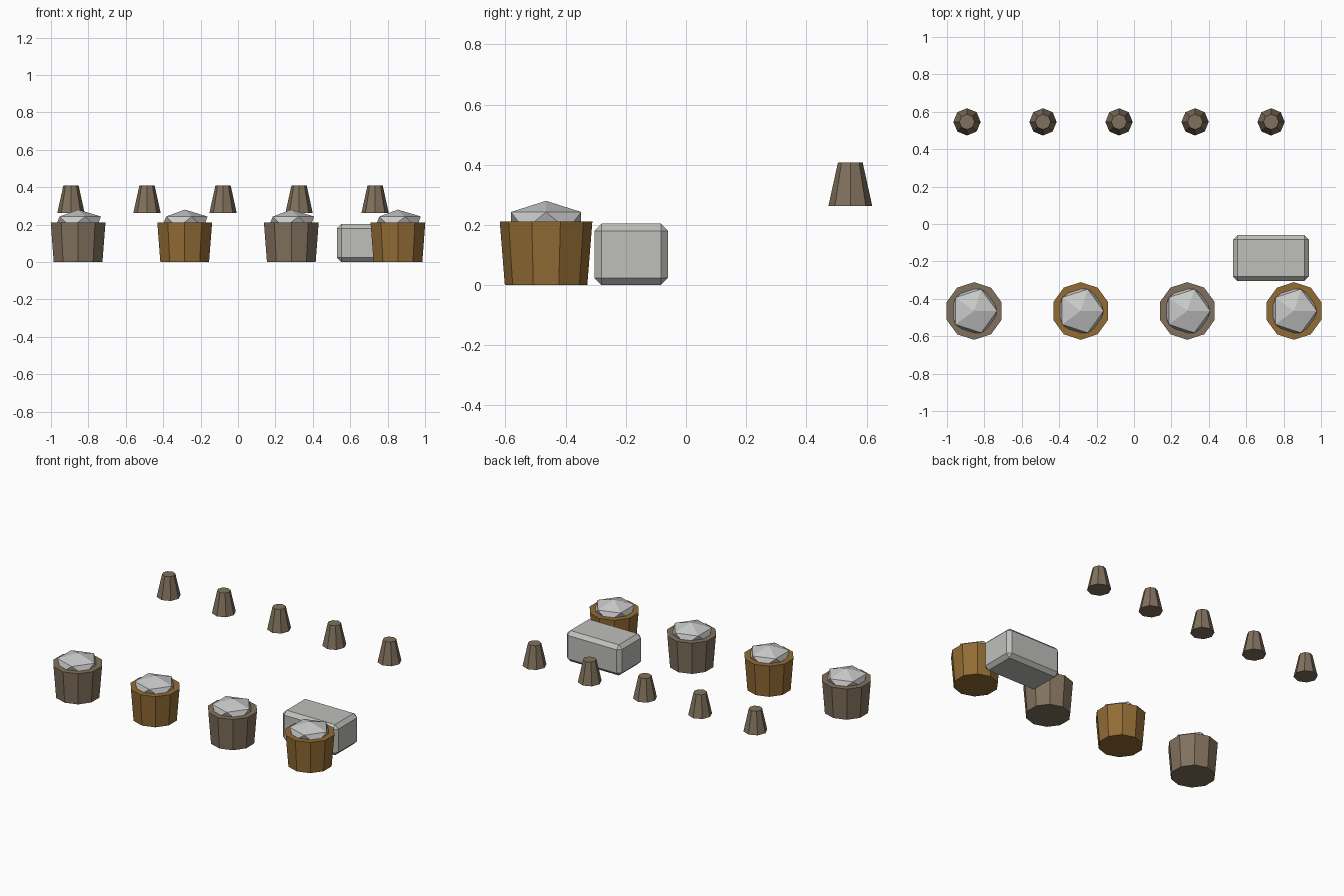
import bpy
import math

if "Cube" in bpy.data.objects:
    bpy.data.objects.remove(bpy.data.objects["Cube"])


def material(name, rgb):
    m = bpy.data.materials.new(name)
    m.diffuse_color = (*rgb, 1.0)
    m.use_nodes = True
    m.node_tree.nodes["Principled BSDF"].inputs["Base Color"].default_value = m.diffuse_color
    return m


GREY_BROWN = material("grey brown", (0.22, 0.165, 0.11))
GOLDEN_BROWN = material("golden brown", (0.29, 0.15, 0.035))
PALE_GREY = material("pale grey", (0.58, 0.59, 0.58))
STONE_GREY = material("stone grey", (0.52, 0.525, 0.50))


def finish(name, mat):
    ob = bpy.context.object
    ob.name = name
    ob.data.materials.append(mat)
    return ob


def tapered(name, mat, sides, r_bottom, r_top, x, y, z0, z1):
    bpy.ops.mesh.primitive_cone_add(
        vertices=sides, radius1=r_bottom, radius2=r_top,
        depth=z1 - z0, location=(x, y, (z0 + z1) / 2))
    return finish(name, mat)


# Front row: tubs in alternating colours, each filled with a squashed rock
for i in range(4):
    x = -0.855 + 0.57 * i
    tapered(f"tub_{i + 1}", (GREY_BROWN, GOLDEN_BROWN)[i % 2],
            10, 0.137, 0.154, x, -0.465, 0.0, 0.212)
    bpy.ops.mesh.primitive_ico_sphere_add(
        subdivisions=1, radius=1.0, location=(x, -0.465, 0.213))
    rock = finish(f"tub_filling_{i + 1}", PALE_GREY)
    rock.scale = (0.137, 0.137, 0.067)

# Back row: small raised cups, narrow end up
for i in range(5):
    tapered(f"cup_{i + 1}", GREY_BROWN, 8, 0.073, 0.041,
            -0.893 + 0.4065 * i, 0.546, 0.262, 0.408)

# Chest: block with a single-segment bevel
bpy.ops.mesh.primitive_cube_add(size=1, location=(0.732, -0.182, 0.102))
chest = finish("chest", STONE_GREY)
chest.scale = (0.406, 0.245, 0.204)
bpy.ops.object.transform_apply(location=False, rotation=False, scale=True)
bevel = chest.modifiers.new("edge_bevel", "BEVEL")
bevel.width = 0.024
bevel.segments = 1
